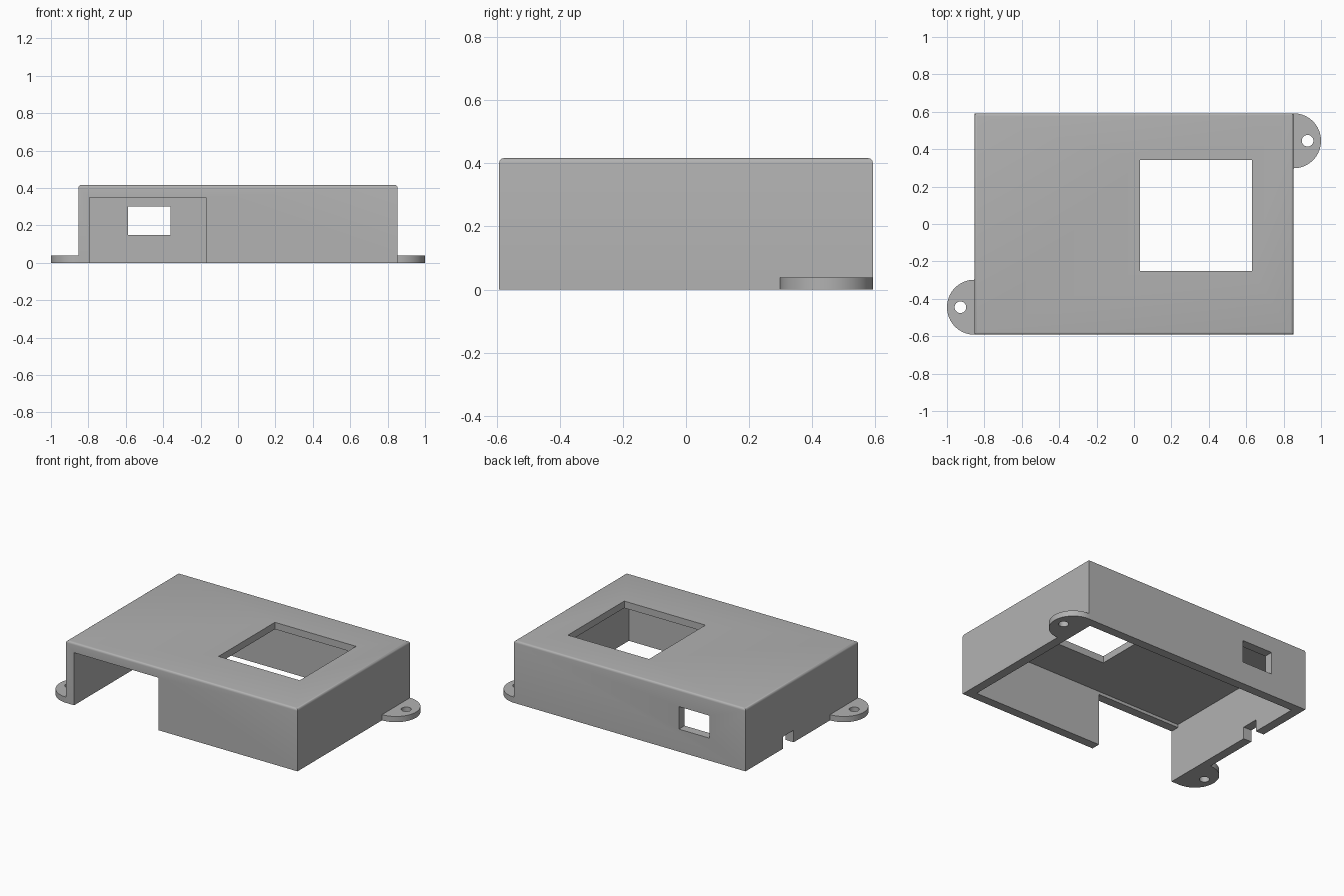
import bpy, bmesh
from math import pi, sin, cos

cube = bpy.data.objects.get("Cube")
if cube:
    bpy.data.objects.remove(cube, do_unlink=True)

W, D, H = 0.853, 0.592, 0.416     # half width, half depth, height
WALL, CEILING = 0.06, 0.37

grey = bpy.data.materials.new("plain grey")
grey.use_nodes = True
colour = (0.445, 0.445, 0.445, 1)
grey.diffuse_color = colour
grey.node_tree.nodes["Principled BSDF"].inputs["Base Color"].default_value = colour


def make_object(name, bm):
    bmesh.ops.recalc_face_normals(bm, faces=bm.faces[:])
    mesh = bpy.data.meshes.new(name)
    bm.to_mesh(mesh)
    bm.free()
    mesh.materials.append(grey)
    obj = bpy.data.objects.new(name, mesh)
    bpy.context.collection.objects.link(obj)
    return obj


def box(name, x, y, z, round_edge=None, radius=0.012):
    """Box from x, y, z ranges; edges whose midpoint passes round_edge are rounded."""
    bm = bmesh.new()
    bmesh.ops.create_cube(bm, size=1)
    for v in bm.verts:
        v.co = [r[0] if c < 0 else r[1] for c, r in zip(v.co, (x, y, z))]
    if round_edge:
        edges = [e for e in bm.edges if round_edge(e)]
        bmesh.ops.bevel(bm, geom=edges, offset=radius, segments=4,
                        profile=0.5, affect='EDGES')
    return make_object(name, bm)


def extrude_outline(name, points, z0, z1):
    bm = bmesh.new()
    face = bm.faces.new([bm.verts.new((x, y, z0)) for x, y in points])
    top = bmesh.ops.extrude_face_region(bm, geom=[face])["geom"]
    for v in top:
        if isinstance(v, bmesh.types.BMVert):
            v.co.z = z1
    return make_object(name, bm)


def cut(obj, cutter):
    cutter.hide_render = True
    mod = obj.modifiers.new("cut", 'BOOLEAN')
    mod.operation, mod.solver, mod.object = 'DIFFERENCE', 'EXACT', cutter
    select(obj)
    bpy.ops.object.modifier_apply(modifier=mod.name)
    bpy.data.objects.remove(cutter, do_unlink=True)


def select(obj):
    bpy.ops.object.select_all(action='DESELECT')
    obj.select_set(True)
    bpy.context.view_layer.objects.active = obj


def smooth(obj):
    select(obj)
    bpy.ops.object.shade_smooth_by_angle(angle=pi / 6)


# Case shell with rounded top edges
case = box("case_shell", (-W, W), (-D, D), (0, H),
           lambda e: all(v.co.z > H - 0.001 for v in e.verts), 0.015)

# Hollow inside, open at the bottom
cut(case, box("cavity", (WALL - W, W - WALL), (WALL - D, D - WALL), (-0.2, CEILING)))
# Square window in the top
cut(case, box("window", (0.032, 0.63), (-0.25, 0.343), (0.3, 0.6)))
# Wide front opening
cut(case, box("front_opening", (WALL - W, -0.17), (-0.8, -0.45), (-0.2, 0.35)))
# Port in the back wall
cut(case, box("back_port", (-0.588, -0.362), (0.45, 0.8), (0.15, 0.3)))
# Cable notch in the left-hand wall
cut(case, box("cable_notch", (-1, -0.7), (0.085, 0.2), (-0.2, 0.08)))
smooth(case)

# Screw tabs at two opposite corners
R = 1 - W
for name, side in (("right_screw_tab", -1), ("left_screw_tab", 1)):
    cx, cy = W, D - R
    steps = [i * pi / 32 - pi / 2 for i in range(33)]
    arc = [(cx + R * cos(a), cy + R * sin(a)) for a in steps]
    outline = [(cx - 0.01, cy + R)] + [(cx - 0.01, cy - R)] + arc
    hole = [(cx + 0.075 + 0.031 * cos(i * pi / 16), cy + 0.031 * sin(i * pi / 16))
            for i in range(32)]
    tab = extrude_outline(name, [(side * x, side * y) for x, y in outline], 0, 0.038)
    cut(tab, extrude_outline("screw_hole", [(side * x, side * y) for x, y in hole], -0.1, 0.1))
    smooth(tab)
